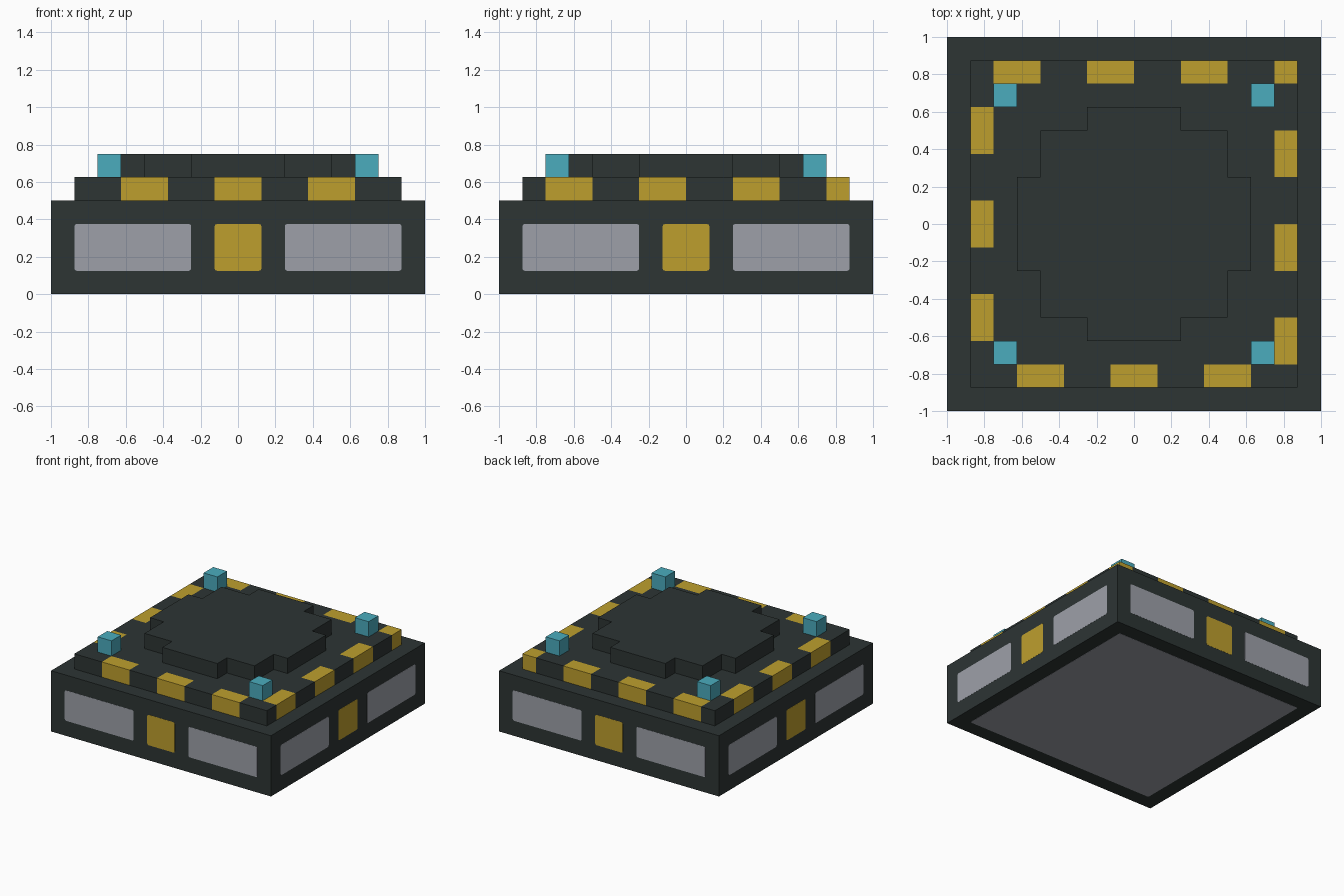
import bpy
import bmesh
from math import pi
from mathutils import Matrix, Vector

default = bpy.data.objects.get("Cube")
if default:
    bpy.data.objects.remove(default, do_unlink=True)

U = 0.125        # modelling grid step
PROUD = 0.001    # how far the plates stand out of the base


def material(name, rgb):
    m = bpy.data.materials.new(name)
    m.use_nodes = True
    m.diffuse_color = (*rgb, 1)
    m.node_tree.nodes["Principled BSDF"].inputs["Base Color"].default_value = (*rgb, 1)
    return m


DARK = material("dark slate", (0.026, 0.035, 0.034))
GOLD = material("gold", (0.515, 0.347, 0.027))
GREY = material("pale grey", (0.337, 0.352, 0.397))
CYAN = material("cyan", (0.07, 0.413, 0.515))


def finish(name, bm, *mats):
    bmesh.ops.recalc_face_normals(bm, faces=bm.faces[:])
    mesh = bpy.data.meshes.new(name)
    bm.to_mesh(mesh)
    bm.free()
    for m in mats:
        mesh.materials.append(m)
    obj = bpy.data.objects.new(name, mesh)
    bpy.context.collection.objects.link(obj)
    return obj


def box_bm(low, high):
    low, high = Vector(low), Vector(high)
    bm = bmesh.new()
    bmesh.ops.create_cube(bm, size=1)
    for v in bm.verts:
        v.co = (low + high) / 2 + v.co * (high - low)
    return bm


def plate(name, low, high, axis, mat, turn=0):
    """Thin plate with softened corners, turned about the vertical axis."""
    bm = box_bm(low, high)
    corners = [e for e in bm.edges
               if abs((e.verts[0].co - e.verts[1].co).normalized()[axis]) > 0.9]
    bmesh.ops.bevel(bm, geom=corners, offset=0.012, segments=2, profile=0.5,
                    affect='EDGES')
    bm.transform(Matrix.Rotation(turn, 4, 'Z'))
    return finish(name, bm, mat)


# Base slab
edge = 1 - PROUD
finish("base", box_bm((-edge, -edge, PROUD), (edge, edge, 4 * U)), DARK)

# Side panels, the same on all four sides
for i, side in enumerate(("front", "left", "back", "right")):
    for part, x0, x1, mat in (("grey_panel_a", -7, -2, GREY),
                              ("gold_panel", -1, 1, GOLD),
                              ("grey_panel_b", 2, 7, GREY)):
        plate(f"{side}_{part}", (x0 * U, -1, U), (x1 * U, -edge + PROUD, 3 * U),
              1, mat, i * pi / 2)

# Underside panel
plate("underside_panel", (-7 * U, -7 * U, 0), (7 * U, 7 * U, 2 * PROUD), 2, GREY)

# Middle tier with gold blocks along its rim
bm = box_bm((-7 * U, -7 * U, 4 * U), (7 * U, 7 * U, 5 * U))
for axis in (Vector((1, 0, 0)), Vector((0, 1, 0))):
    for step in range(-6, 7):
        bmesh.ops.bisect_plane(bm, geom=bm.verts[:] + bm.edges[:] + bm.faces[:],
                               plane_co=axis * step * U, plane_no=axis)

EVEN = (-5, -1, 3)             # front and right-hand rims: block starts
BACK = (-6, -2, 2, 6)          # back and left-hand rims


def in_block(t, starts):
    return any(s < t < s + 2 for s in starts)


for f in bm.faces:
    x, y, _ = f.calc_center_median() / U
    f.material_index = int((y < -6 and in_block(x, EVEN)) or
                           (x < -6 and in_block(y, EVEN)) or
                           (y > 6 and in_block(x, BACK)) or
                           (x > 6 and in_block(y, BACK)))
bmesh.ops.dissolve_limit(bm, angle_limit=0.01, verts=bm.verts[:],
                         edges=bm.edges[:], delimit={'MATERIAL'})
bmesh.ops.triangulate(bm, faces=[f for f in bm.faces if len(f.verts) > 4])
finish("middle_tier", bm, DARK, GOLD)

# Stepped round platform on top: one quarter outline turned four times
quarter = [(5, 2), (4, 2), (4, 4), (2, 4), (2, 5)]
bm = bmesh.new()
outline = []
for i in range(4):
    turn = Matrix.Rotation(i * pi / 2, 3, 'Z')
    outline += [bm.verts.new(turn @ Vector((x * U, y * U, 5 * U))) for x, y in quarter]
base_face = bm.faces.new(outline)
top = bmesh.ops.extrude_face_region(bm, geom=[base_face], use_keep_orig=True)
bmesh.ops.translate(bm, vec=(0, 0, U),
                    verts=[g for g in top["geom"] if isinstance(g, bmesh.types.BMVert)])
finish("top_platform", bm, DARK)

# Corner lamps
for sx, xname in ((-1, "right"), (1, "left")):
    for sy, yname in ((-1, "front"), (1, "back")):
        c = Vector((sx * 5.5, sy * 5.5, 5.5)) * U
        half = Vector((U, U, U)) / 2
        finish(f"{yname}_{xname}_lamp", box_bm(c - half, c + half), CYAN)
